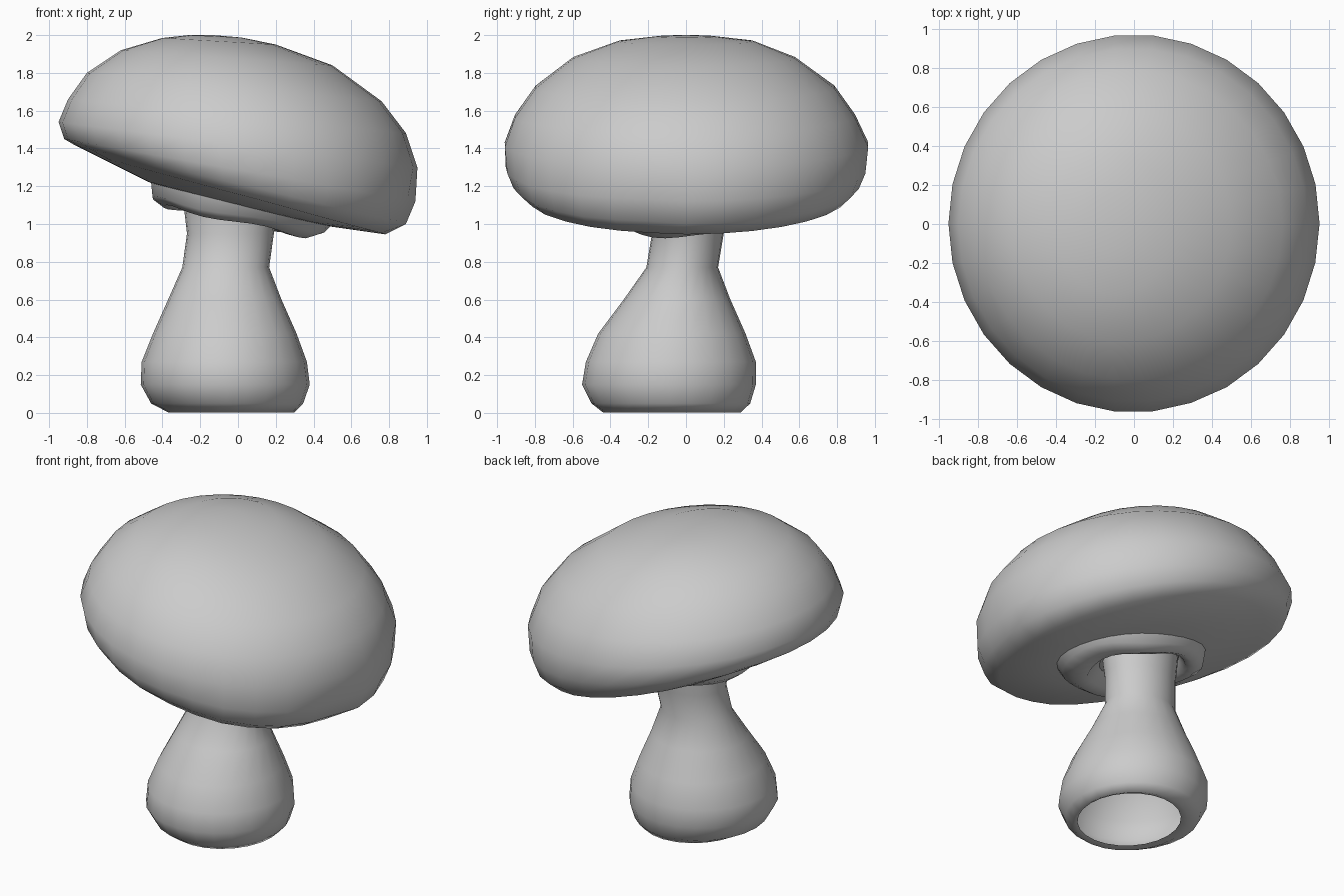
import bpy, bmesh, math
from mathutils import Vector


def loft(name, rings, segs, cap_top=None, cap_bottom=None, shape=None):
    """Skin tilted elliptical rings given as (x_left, z_left, x_right, z_right, y_front, y_back)."""
    bm = bmesh.new()
    loops = []
    for xl, zl, xr, zr, yf, yb in rings:
        loop = []
        for i in range(segs):
            a = 2 * math.pi * i / segs
            c, s = math.cos(a), math.sin(a)
            p = Vector(((xl + xr) / 2 + (xr - xl) / 2 * c,
                        (yf + yb) / 2 + (yb - yf) / 2 * s,
                        (zl + zr) / 2 + (zr - zl) / 2 * c))
            loop.append(bm.verts.new(shape(p, a) if shape else p))
        loops.append(loop)
    for lo, hi in zip(loops, loops[1:]):
        for i in range(segs):
            j = (i + 1) % segs
            bm.faces.new((lo[i], lo[j], hi[j], hi[i]))
    for loop, pole in ((loops[0], cap_bottom), (loops[-1], cap_top)):
        if pole:
            v = bm.verts.new(pole)
            for i in range(segs):
                bm.faces.new((loop[i], loop[(i + 1) % segs], v))
    bmesh.ops.recalc_face_normals(bm, faces=bm.faces)
    for f in bm.faces:
        f.smooth = True
    me = bpy.data.meshes.new(name)
    bm.to_mesh(me)
    bm.free()
    ob = bpy.data.objects.new(name, me)
    bpy.context.collection.objects.link(ob)
    return ob


def dented(p, a):
    # Shallow creases low on the right and front of the cap
    for centre, depth in (((0.9, -0.27, 1.05), 0.04), ((0.2, -0.9, 1.2), 0.02)):
        d = (p - Vector(centre)).length
        p = p + (Vector((0, 0, 1.4)) - p).normalized() * depth * math.exp(-(d / 0.14) ** 2)
    return p


def wavy(p, a):
    # Uneven hanging edge of the skirt
    k = 1 + 0.03 * math.sin(3 * a + 0.6)
    return Vector((p.x * k, p.y * k, p.z + 0.01 * math.sin(4 * a)))


# Tilted cap, from the underside up to the crown
loft("cap", [
    (-0.33, 1.17, 0.30, 1.02, -0.33, 0.28),
    (-0.48, 1.225, 0.50, 0.985, -0.50, 0.47),
    (-0.75, 1.36, 0.78, 0.945, -0.86, 0.86),
    (-0.86, 1.415, 0.89, 1.00, -0.93, 0.92),
    (-0.92, 1.45, 0.94, 1.12, -0.96, 0.955),
    (-0.95, 1.54, 0.95, 1.30, -0.965, 0.97),
    (-0.90, 1.66, 0.89, 1.48, -0.91, 0.90),
    (-0.80, 1.80, 0.76, 1.65, -0.80, 0.79),
    (-0.62, 1.92, 0.50, 1.84, -0.60, 0.58),
    (-0.40, 1.985, 0.20, 1.95, -0.36, 0.36),
    (-0.26, 2.00, 0.02, 1.987, -0.15, 0.15),
], 30, cap_top=(-0.13, 0, 2.0), cap_bottom=(-0.03, -0.02, 1.11), shape=dented)

# Skirt hanging under the cap around the neck
loft("skirt", [
    (-0.47, 1.24, 0.50, 1.01, -0.45, 0.38),
    (-0.46, 1.14, 0.45, 0.955, -0.42, 0.35),
    (-0.40, 1.095, 0.37, 0.93, -0.37, 0.30),
    (-0.33, 1.10, 0.29, 0.95, -0.29, 0.26),
    (-0.29, 1.16, 0.21, 1.06, -0.22, 0.21),
], 28, shape=wavy)

# Bulbous stem, open at the base
loft("stem", [(xl, z, xr, z, yf, yb) for z, xl, xr, yf, yb in [
    (0.012, -0.33, 0.28, -0.40, 0.25),
    (0.003, -0.37, 0.30, -0.44, 0.29),
    (0.05, -0.46, 0.345, -0.50, 0.34),
    (0.15, -0.515, 0.38, -0.55, 0.37),
    (0.27, -0.51, 0.365, -0.53, 0.37),
    (0.42, -0.45, 0.31, -0.465, 0.315),
    (0.60, -0.37, 0.23, -0.33, 0.235),
    (0.77, -0.295, 0.165, -0.21, 0.17),
    (0.95, -0.27, 0.19, -0.18, 0.20),
    (1.12, -0.29, 0.21, -0.20, 0.21),
]], 24)
